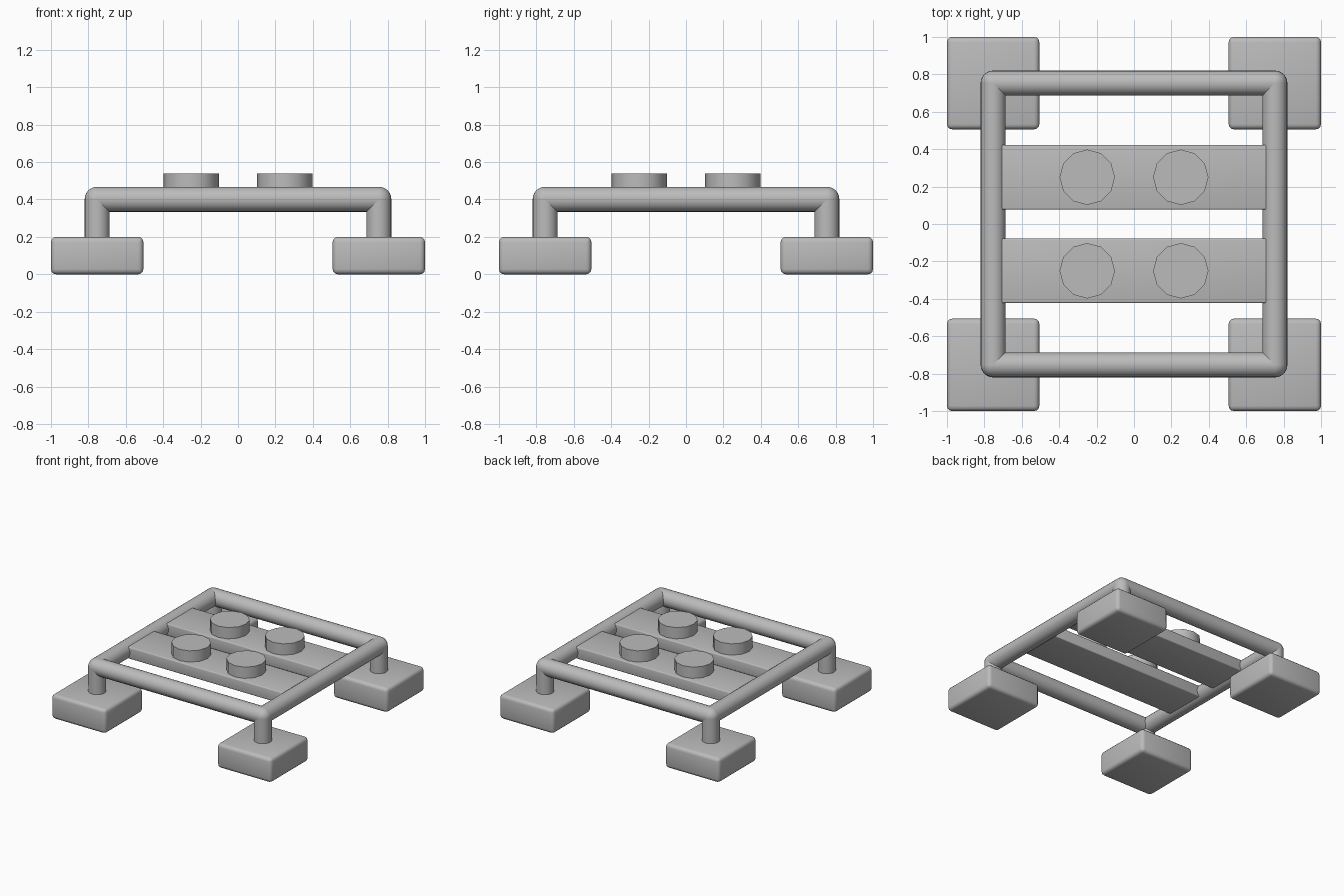
import bpy
from math import radians
from mathutils import Vector

cube = bpy.data.objects.get("Cube")
if cube:
    bpy.data.objects.remove(cube, do_unlink=True)

GREY = (0.5, 0.5, 0.5, 1)
grey = bpy.data.materials.new("mid grey")
grey.use_nodes = True
grey.diffuse_color = GREY
grey.node_tree.nodes["Principled BSDF"].inputs["Base Color"].default_value = GREY

POST = 0.753      # distance of posts and rails from the centre
RAIL_Z = 0.401
TUBE = 0.067


def finish(name):
    ob = bpy.context.object
    ob.name = name
    ob.data.materials.append(grey)
    bpy.ops.object.shade_smooth_by_angle(angle=radians(40))
    return ob


def block(name, centre, size, bevel):
    bpy.ops.mesh.primitive_cube_add(size=1, location=centre)
    ob = bpy.context.object
    ob.scale = size
    bpy.ops.object.transform_apply(location=False, rotation=False)
    mod = ob.modifiers.new("rounded edges", "BEVEL")
    mod.width, mod.segments = bevel, 3
    bpy.ops.object.modifier_apply(modifier=mod.name)
    return finish(name)


def tube(name, start, end, radius=TUBE, sides=24):
    a, b = Vector(start), Vector(end)
    bpy.ops.mesh.primitive_cylinder_add(
        vertices=sides, radius=radius, depth=(b - a).length, location=(a + b) / 2,
        rotation=(b - a).to_track_quat("Z", "Y").to_euler())
    return finish(name)


# Feet, posts and rounded corner joints
for x, side in ((-1, "right"), (1, "left")):
    for y, end in ((-1, "front"), (1, "back")):
        tag = f"{end}_{side}"
        px, py = x * POST, y * POST
        block(f"foot_{tag}", (px, py, 0.1), (0.494, 0.494, 0.2), 0.028)
        tube(f"post_{tag}", (px, py, 0.15), (px, py, RAIL_Z))
        bpy.ops.mesh.primitive_uv_sphere_add(
            segments=24, ring_count=12, radius=TUBE, location=(px, py, RAIL_Z))
        finish(f"joint_{tag}")

# Square top frame
for s, end, side in ((-1, "front", "right"), (1, "back", "left")):
    p = s * POST
    tube(f"rail_{end}", (-POST, p, RAIL_Z), (POST, p, RAIL_Z))
    tube(f"rail_{side}", (p, -POST, RAIL_Z), (p, POST, RAIL_Z))

# Two slats, each with a pair of round studs
for y, end in ((-0.25, "front"), (0.25, "back")):
    block(f"slat_{end}", (0, y, 0.4), (1.48, 0.345, 0.095), 0.008)
    for x, side in ((-0.25, "right"), (0.25, "left")):
        stud = tube(f"stud_{end}_{side}", (x, y, 0.42), (x, y, 0.54), 0.148, 12)
